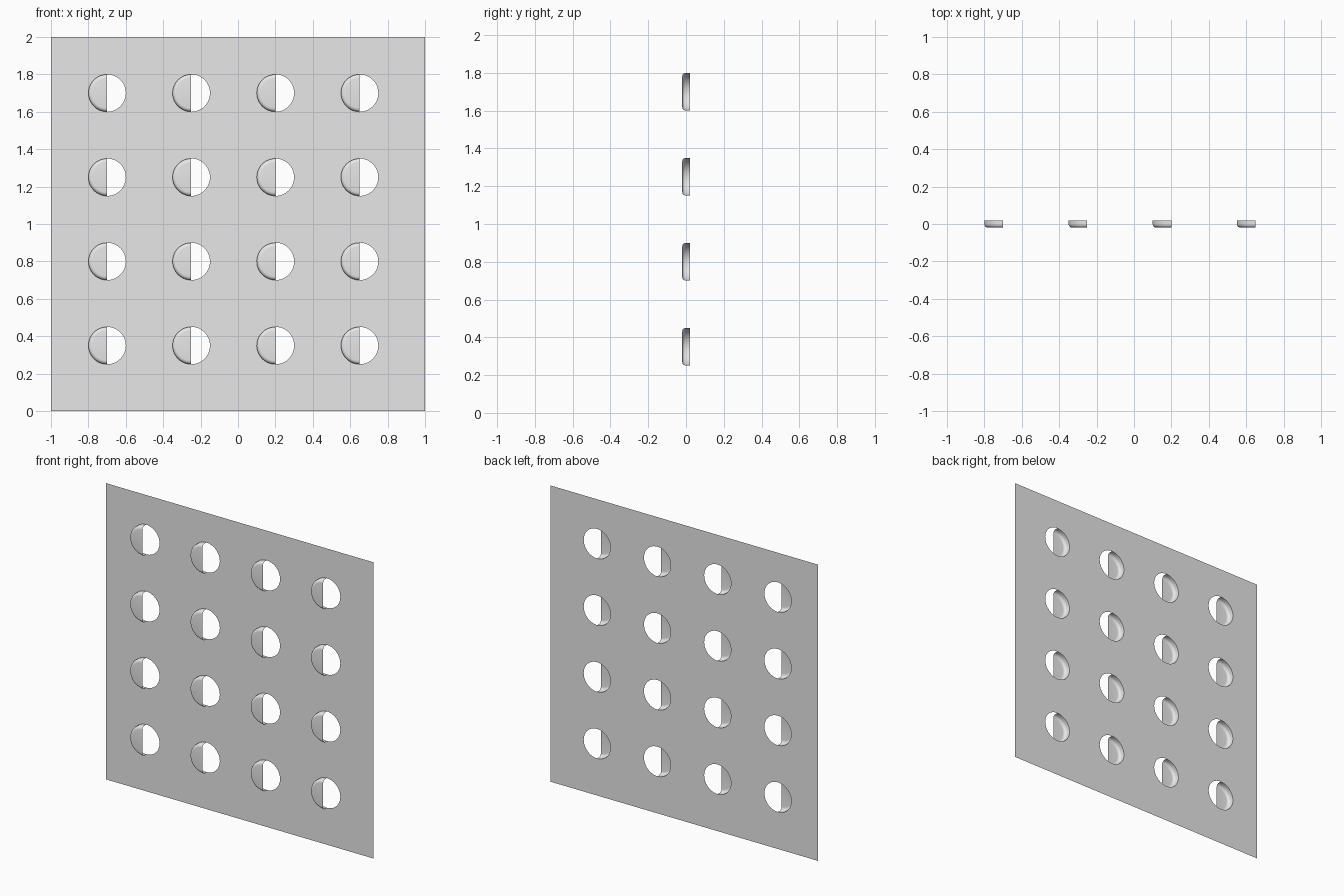
import bpy
import bmesh
from math import pi, sin, cos
from mathutils import Vector

cube = bpy.data.objects.get("Cube")
if cube:
    bpy.data.objects.remove(cube, do_unlink=True)

RADIUS = 0.1        # radius of each opening
DEPTH = 0.02        # sheet sits at +DEPTH, hood fronts at -DEPTH
FILLET = 0.02       # rounding of the hood rim
SEGMENTS = 48
COLUMNS = [-0.7 + 0.45 * i for i in range(4)]
ROWS = [0.35 + 0.45 * i for i in range(4)]

grey = bpy.data.materials.new("light_grey")
grey.use_nodes = True
grey.diffuse_color = (0.8, 0.8, 0.8, 1)
grey.node_tree.nodes["Principled BSDF"].inputs["Base Color"].default_value = (0.8, 0.8, 0.8, 1)


def finish_mesh(bm, name):
    mesh = bpy.data.meshes.new(name)
    bm.to_mesh(mesh)
    bm.free()
    mesh.materials.append(grey)
    return mesh


def add_object(mesh, name, location=(0, 0, 0)):
    obj = bpy.data.objects.new(name, mesh)
    obj.location = location
    bpy.context.collection.objects.link(obj)
    return obj


def add_loop(bm, points):
    verts = [bm.verts.new(p) for p in points]
    return [bm.edges.new((v, verts[i - 1])) for i, v in enumerate(verts)]


# Thin square sheet with round openings
bm = bmesh.new()
edges = add_loop(bm, [(-1, DEPTH, 0), (1, DEPTH, 0), (1, DEPTH, 2), (-1, DEPTH, 2)])
for cx in COLUMNS:
    for cz in ROWS:
        angles = [2 * pi * i / SEGMENTS for i in range(SEGMENTS)]
        edges += add_loop(bm, [(cx + RADIUS * cos(a), DEPTH, cz + RADIUS * sin(a))
                               for a in angles])
bmesh.ops.triangle_fill(bm, edges=edges, use_beauty=True, normal=Vector((0, -1, 0)))
for face in bm.faces:
    if face.normal.y > 0:
        face.normal_flip()
add_object(finish_mesh(bm, "perforated_sheet"), "perforated_sheet")

# Half-round hood: straight wall, rounded rim, flat front, open on one side
profile = [(RADIUS, DEPTH)]
for i in range(7):
    a = pi / 2 * i / 6
    profile.append((RADIUS - FILLET * (1 - cos(a)), FILLET - DEPTH - FILLET * sin(a)))
profile.append((0, -DEPTH))

bm = bmesh.new()
verts = [bm.verts.new((0, y, r)) for r, y in profile]
outline = [bm.edges.new(pair) for pair in zip(verts, verts[1:])]
bmesh.ops.spin(bm, geom=verts + outline, cent=(0, 0, 0), axis=(0, 1, 0),
               angle=-pi, steps=SEGMENTS // 2)
if min(v.co.x for v in bm.verts) > -RADIUS / 2:
    for v in bm.verts:
        v.co.x = -v.co.x
bmesh.ops.remove_doubles(bm, verts=bm.verts, dist=0.0001)
bmesh.ops.recalc_face_normals(bm, faces=bm.faces)
bm.normal_update()
if sum(f.normal.y * f.calc_area() for f in bm.faces) > 0:
    bmesh.ops.reverse_faces(bm, faces=bm.faces)
for face in bm.faces:
    face.smooth = True
hood = finish_mesh(bm, "hood")

for row, cz in enumerate(ROWS):
    for col, cx in enumerate(COLUMNS):
        add_object(hood, f"hood_row{row + 1}_column{col + 1}", (cx, 0, cz))
